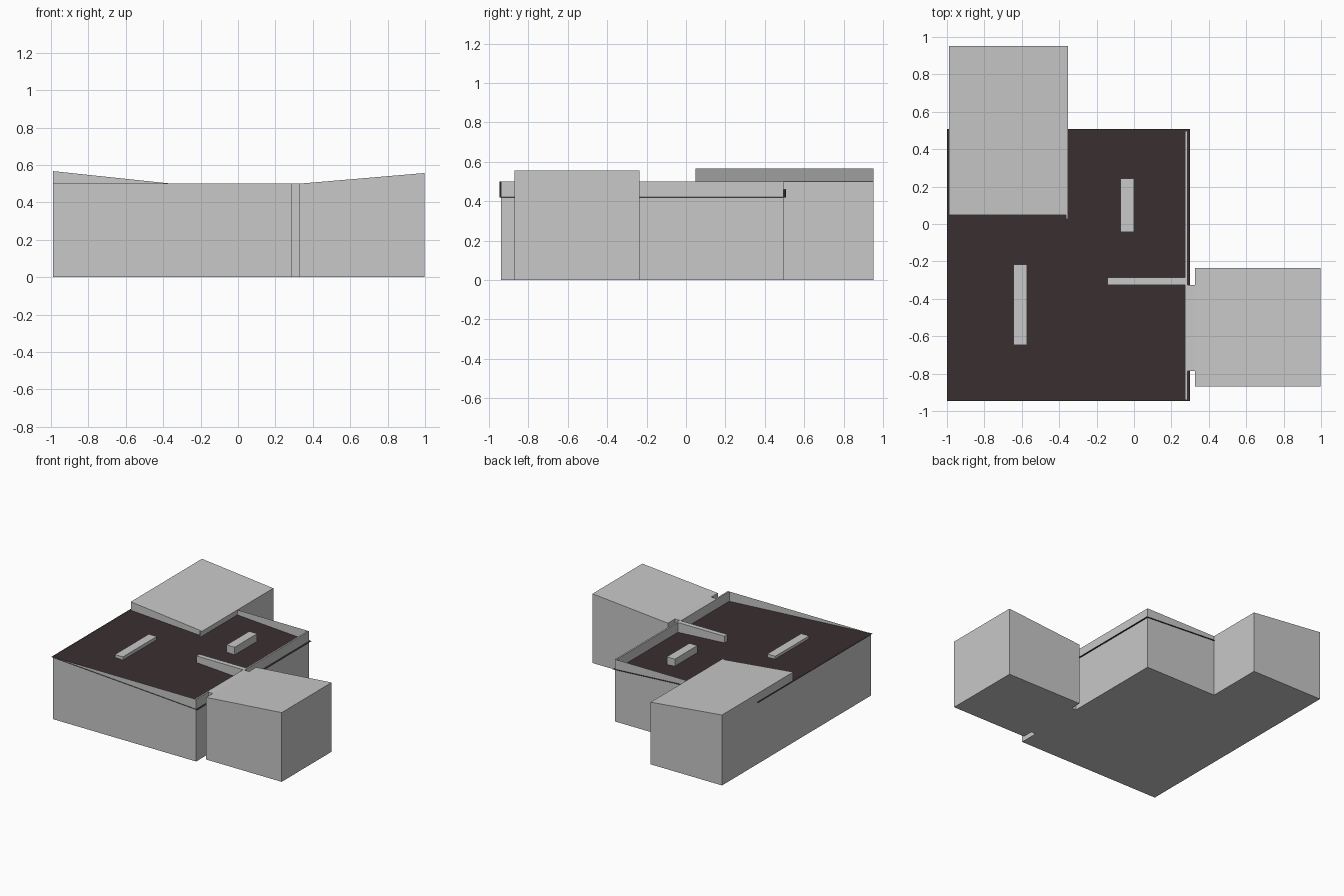
import bpy
import bmesh

if "Cube" in bpy.data.objects:
    bpy.data.objects.remove(bpy.data.objects["Cube"])


def material(name, rgb):
    m = bpy.data.materials.new(name)
    m.diffuse_color = (*rgb, 1.0)
    m.use_nodes = True
    m.node_tree.nodes["Principled BSDF"].inputs["Base Color"].default_value = m.diffuse_color
    return m


GREY = material("plaster grey", (0.58, 0.58, 0.58))
DARK = material("dark roof brown", (0.042, 0.029, 0.030))
H = 0.50  # common wall height


def finish(name, bm, mat):
    bmesh.ops.recalc_face_normals(bm, faces=bm.faces)
    me = bpy.data.meshes.new(name)
    bm.to_mesh(me)
    bm.free()
    me.materials.append(mat)
    ob = bpy.data.objects.new(name, me)
    bpy.context.collection.objects.link(ob)
    return ob


def block(name, x0, x1, y0, y1, z_left=H, z_right=H, open_top=False):
    """Block standing on the ground; its top may slope along x or be left open."""
    bm = bmesh.new()
    bmesh.ops.create_cube(bm, size=1.0)
    if open_top:
        top = [f for f in bm.faces if f.normal.z > 0.9]
        bmesh.ops.delete(bm, geom=top, context='FACES_ONLY')
    for v in bm.verts:
        left, low = v.co.x < 0, v.co.z < 0
        v.co.x = x0 if left else x1
        v.co.y = y0 if v.co.y < 0 else y1
        v.co.z = 0.0 if low else (z_left if left else z_right)
    return finish(name, bm, GREY)


# Main hall: floor and thin outer walls rising past the sunken roof
block("main_hall_walls", -0.988, 0.28, -0.94, 0.496, open_top=True)
block("right_parapet_wall", 0.273, 0.286, -0.94, 0.496)

# Single-sheet dark roof, falling from left to right with a small overhang
bm = bmesh.new()
corners = [(-1.0, -0.946, 0.50), (0.30, -0.946, 0.42),
           (0.30, 0.507, 0.42), (-1.0, 0.507, 0.50)]
bm.faces.new([bm.verts.new(c) for c in corners])
finish("main_roof", bm, DARK)

# Wings with sloping tops, and the link to the right wing
block("back_wing", -0.988, -0.353, 0.048, 0.953, z_left=0.567)
block("right_wing", 0.326, 0.998, -0.87, -0.236, z_right=0.557)
block("link_passage", 0.273, 0.326, -0.786, -0.325)

# Inner walls whose tops pass through the roof
block("left_inner_wall", -0.643, -0.572, -0.647, -0.216)
block("right_inner_wall", -0.071, 0.0, -0.043, 0.244)
block("cross_inner_wall", -0.142, 0.286, -0.325, -0.287)
block("back_wing_inner_wall", -0.363, -0.353, 0.028, 0.88)
